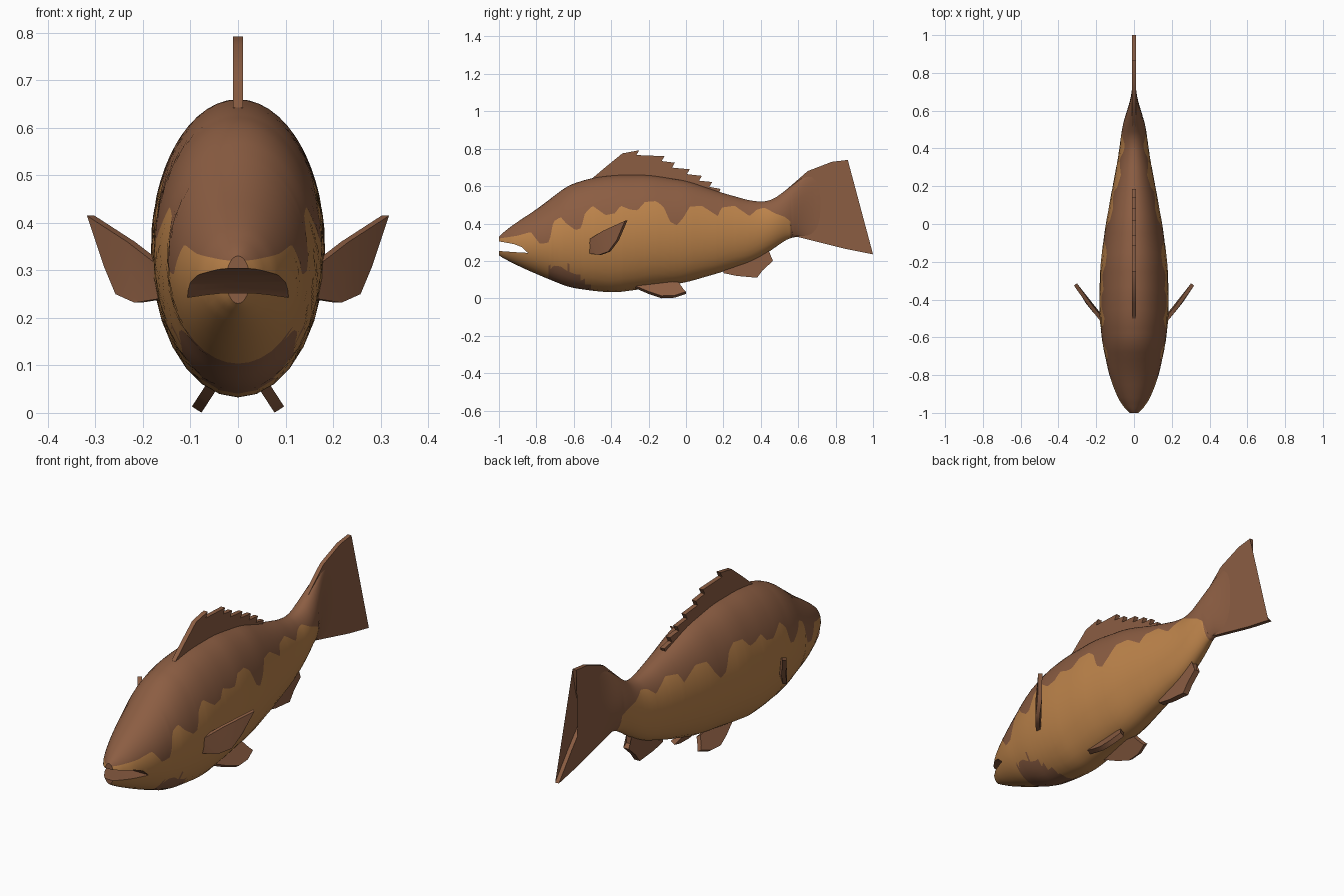
import bpy
import bmesh
import math
from mathutils import Vector

if "Cube" in bpy.data.objects:
    bpy.data.objects.remove(bpy.data.objects["Cube"], do_unlink=True)


def make_material(name, color):
    mat = bpy.data.materials.new(name)
    mat.use_nodes = True
    mat.diffuse_color = color
    mat.node_tree.nodes["Principled BSDF"].inputs["Base Color"].default_value = color
    return mat


brown = make_material("brown back", (0.26, 0.11, 0.055, 1))
golden = make_material("golden belly", (0.51, 0.23, 0.07, 1))


def make_object(name, bm, materials):
    bmesh.ops.recalc_face_normals(bm, faces=bm.faces[:])
    mesh = bpy.data.meshes.new(name)
    bm.to_mesh(mesh)
    bm.free()
    for mat in materials:
        mesh.materials.append(mat)
    obj = bpy.data.objects.new(name, mesh)
    bpy.context.collection.objects.link(obj)
    return obj


def activate(obj):
    bpy.ops.object.select_all(action="DESELECT")
    obj.select_set(True)
    bpy.context.view_layer.objects.active = obj


def smooth(obj, degrees=40):
    activate(obj)
    bpy.ops.object.shade_smooth_by_angle(angle=math.radians(degrees))


def lerp_table(table, y, column=1):
    """Linear lookup in rows sorted by their first value."""
    if y <= table[0][0]:
        return table[0][column]
    for a, b in zip(table, table[1:]):
        if y <= b[0]:
            f = (y - a[0]) / (b[0] - a[0])
            return a[column] + f * (b[column] - a[column])
    return table[-1][column]


def soft_table(table, y, column):
    """Lookup with the corners rounded off."""
    d = max(0, min(0.04, y - table[0][0], table[-1][0] - y))
    steps = [-1, -0.5, 0, 0.5, 1]
    return sum(lerp_table(table, y + d * s, column) for s in steps) / len(steps)


def make_plate(name, points, thickness, material=brown):
    """Flat fin: an outline thickened to both sides along its normal."""
    points = [Vector(p) for p in points]
    normal = Vector()
    for a, b in zip(points, points[1:] + points[:1]):
        normal += a.cross(b)
    offset = normal.normalized() * thickness / 2
    bm = bmesh.new()
    front = [bm.verts.new(p + offset) for p in points]
    back = [bm.verts.new(p - offset) for p in points]
    bm.faces.new(front)
    bm.faces.new(back[::-1])
    for i in range(len(points)):
        j = (i + 1) % len(points)
        bm.faces.new((front[i], back[i], back[j], front[j]))
    bmesh.ops.triangulate(bm, faces=[f for f in bm.faces if len(f.verts) > 4])
    obj = make_object(name, bm, [material])
    smooth(obj)
    return obj


# Body stations: y, top, bottom, half width
stations = [
    (-1, 0.33, 0.23, 0.025), (-0.97, 0.36, 0.21, 0.06), (-0.9, 0.41, 0.175, 0.095),
    (-0.8, 0.475, 0.13, 0.132), (-0.63, 0.605, 0.06, 0.168), (-0.5, 0.645, 0.04, 0.182),
    (-0.38, 0.66, 0.03, 0.184), (-0.2, 0.66, 0.055, 0.177), (0, 0.63, 0.085, 0.15),
    (0.19, 0.565, 0.14, 0.115), (0.35, 0.52, 0.195, 0.085), (0.44, 0.515, 0.245, 0.072),
    (0.5, 0.55, 0.29, 0.065), (0.57, 0.61, 0.335, 0.048), (0.65, 0.675, 0.32, 0.02),
    (0.72, 0.7, 0.3, 0.01)]

# Wavy border between back and belly colours: y, z
border = [
    (-1, 0.32), (-0.9, 0.335), (-0.83, 0.355), (-0.78, 0.29), (-0.73, 0.3), (-0.71, 0.41),
    (-0.67, 0.435), (-0.64, 0.4), (-0.59, 0.365), (-0.56, 0.375), (-0.54, 0.455), (-0.5, 0.495),
    (-0.43, 0.445), (-0.38, 0.455), (-0.35, 0.495), (-0.3, 0.475), (-0.26, 0.47), (-0.22, 0.515),
    (-0.16, 0.52), (-0.12, 0.49), (-0.085, 0.41), (-0.05, 0.39), (-0.015, 0.43), (0.02, 0.49),
    (0.085, 0.495), (0.17, 0.44), (0.19, 0.485), (0.26, 0.495), (0.34, 0.44), (0.38, 0.475),
    (0.42, 0.485), (0.475, 0.455), (0.53, 0.435), (0.56, 0.41), (0.57, 0.34)]

# Body: elliptical rings whose vertices follow the colour border
n = 9
rows = 150
bm = bmesh.new()
rings = []
for i in range(rows + 1):
    y = -1 + 1.72 * i / rows
    top, bottom, width = (soft_table(stations, y, c) for c in (1, 2, 3))
    middle, height = (top + bottom) / 2, (top - bottom) / 2
    cosine = (lerp_table(border, y) - middle) / height
    split = math.acos(max(-0.95, min(0.95, cosine)))
    angles = [split * k / n for k in range(n)]
    angles += [split + (math.pi - split) * k / n for k in range(n + 1)]
    half = [(width * math.sin(a), y, middle + height * math.cos(a)) for a in angles]
    ring = half + [(-x, yy, z) for x, yy, z in half[-2:0:-1]]
    rings.append([bm.verts.new(p) for p in ring])
size = 4 * n
for a, b in zip(rings, rings[1:]):
    for j in range(size):
        k = (j + 1) % size
        face = bm.faces.new((a[j], a[k], b[k], b[j]))
        center = face.calc_center_median()
        is_back = min(j, size - 1 - j) < n or center.y > 0.565
        is_throat = -0.74 < center.y < -0.5 and center.z < 0.17 - 0.9 * max(0, center.y + 0.63)
        face.material_index = 0 if is_back or is_throat else 1
bm.faces.new(rings[0])
bm.faces.new(rings[-1][::-1])
body = make_object("body", bm, [brown, golden])

# Mouth: a wedge cut through the snout
wedge = [(-1.1, 0.31), (-0.99, 0.303), (-0.92, 0.29), (-0.88, 0.275),
         (-0.845, 0.243), (-0.9, 0.246), (-0.985, 0.252), (-1.1, 0.252)]
cutter = make_plate("mouth_cutter", [(0, y, z) for y, z in wedge], 0.6)
cutter.hide_render = True
cut = body.modifiers.new("mouth", "BOOLEAN")
cut.operation = "DIFFERENCE"
cut.solver = "EXACT"
cut.object = cutter
activate(body)
bpy.ops.object.modifier_apply(modifier="mouth")
bpy.data.objects.remove(cutter, do_unlink=True)
smooth(body)

# Dorsal fin with backward-pointing spines
outline = [(-0.5, 0.6), (-0.5, 0.643), (-0.42, 0.71), (-0.34, 0.775)]
for y, z in [(-0.25, 0.792), (-0.115, 0.76), (-0.06, 0.725), (0.02, 0.69),
             (0.085, 0.655), (0.14, 0.622), (0.185, 0.585)]:
    outline += [(y, z), (y - 0.015, z - 0.026)]
outline += [(0.16, 0.53)]
make_plate("dorsal_fin", [(0, y, z) for y, z in outline], 0.022)

# Forked tail
tail = [(0.46, 0.5), (0.5, 0.55), (0.57, 0.61), (0.65, 0.68), (0.78, 0.73), (0.865, 0.74),
        (0.84, 0.61), (0.8, 0.475), (0.9, 0.36), (1, 0.235), (0.85, 0.265), (0.57, 0.335)]
make_plate("tail_fin", [(0, y, z) for y, z in tail], 0.02)

# Anal fin
anal = [(0.2, 0.15), (0.2, 0.135), (0.27, 0.12), (0.38, 0.11), (0.41, 0.15),
        (0.465, 0.2), (0.44, 0.215), (0.44, 0.26), (0.3, 0.22)]
make_plate("anal_fin", [(0, y, z) for y, z in anal], 0.03)

# Paired fins
pectoral = [(0.16, -0.52, 0.31), (0.225, -0.44, 0.36), (0.31, -0.32, 0.415), (0.275, -0.365, 0.31),
            (0.25, -0.41, 0.25), (0.21, -0.46, 0.232), (0.16, -0.51, 0.24)]
pelvic = [(-0.27, 0.06), (-0.17, 0.09), (-0.04, 0.08), (-0.015, 0.045),
          (0, 0.03), (-0.06, 0.01), (-0.13, 0.007), (-0.2, 0.03)]
for side, label in ((1, "left"), (-1, "right")):
    make_plate(label + "_pectoral_fin", [(side * x, y, z) for x, y, z in pectoral], 0.02)
    make_plate(label + "_pelvic_fin",
               [(side * (0.085 - 0.65 * (z - 0.01)), y, z) for y, z in pelvic], 0.024)
